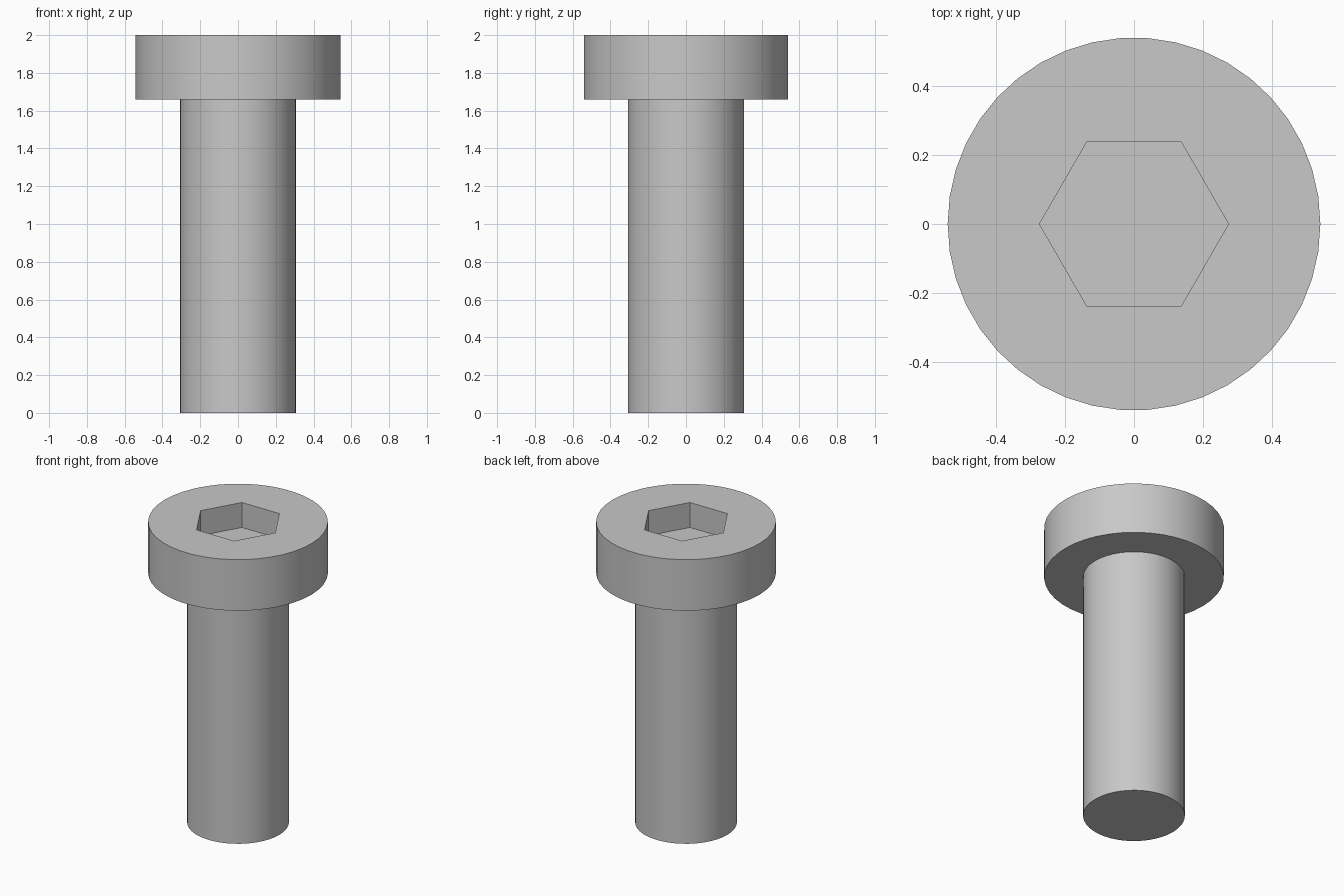
import bpy
import bmesh
from math import cos, sin, tau, radians

SIDES = 42
HEAD_R, SHAFT_R, SOCKET_R = 0.542, 0.307, 0.275
TOP, HEAD_Z, SOCKET_Z = 2.0, 1.66, 1.834

cube = bpy.data.objects.get("Cube")
if cube:
    bpy.data.objects.remove(cube, do_unlink=True)

steel = bpy.data.materials.new("steel_grey")
steel.use_nodes = True
GREY = (0.58, 0.58, 0.58, 1)
steel.diffuse_color = GREY
steel.node_tree.nodes["Principled BSDF"].inputs["Base Color"].default_value = GREY


def ring(bm, radius, z, sides=SIDES):
    return [bm.verts.new((radius * cos(tau * i / sides), radius * sin(tau * i / sides), z))
            for i in range(sides)]


def bridge(bm, a, b):
    """Join two rings of equal count with a band of quads."""
    n = len(a)
    for i in range(n):
        j = (i + 1) % n
        bm.faces.new((a[i], a[j], b[j], b[i]))


def finish(bm, name):
    mesh = bpy.data.meshes.new(name)
    bm.to_mesh(mesh)
    bm.free()
    mesh.materials.append(steel)
    obj = bpy.data.objects.new(name, mesh)
    bpy.context.collection.objects.link(obj)
    bpy.ops.object.select_all(action='DESELECT')
    obj.select_set(True)
    bpy.context.view_layer.objects.active = obj
    bpy.ops.object.shade_smooth_by_angle(angle=radians(30))


# Shaft: plain cylinder, open where it meets the head
bm = bmesh.new()
low, high = ring(bm, SHAFT_R, 0), ring(bm, SHAFT_R, HEAD_Z)
bridge(bm, low, high)
bm.faces.new(low[::-1])
finish(bm, "shaft")

# Head: underside collar, rim, and a top pierced by the hexagonal socket
bm = bmesh.new()
collar = ring(bm, SHAFT_R, HEAD_Z)
rim_low, rim_top = ring(bm, HEAD_R, HEAD_Z), ring(bm, HEAD_R, TOP)
bridge(bm, collar, rim_low)
bridge(bm, rim_low, rim_top)
hex_top, hex_floor = ring(bm, SOCKET_R, TOP, 6), ring(bm, SOCKET_R, SOCKET_Z, 6)
bridge(bm, hex_top, hex_floor)
bm.faces.new(hex_floor)

# Flat top face between the rim and the socket edge
open_edges = [e for e in bm.edges if e.is_boundary and all(v.co.z == TOP for v in e.verts)]
bmesh.ops.triangle_fill(bm, edges=open_edges, use_beauty=True, normal=(0, 0, 1))
for face in bm.faces:
    face.normal_update()
    if all(v.co.z == TOP for v in face.verts) and face.normal.z < 0:
        face.normal_flip()
finish(bm, "head_with_hex_socket")
